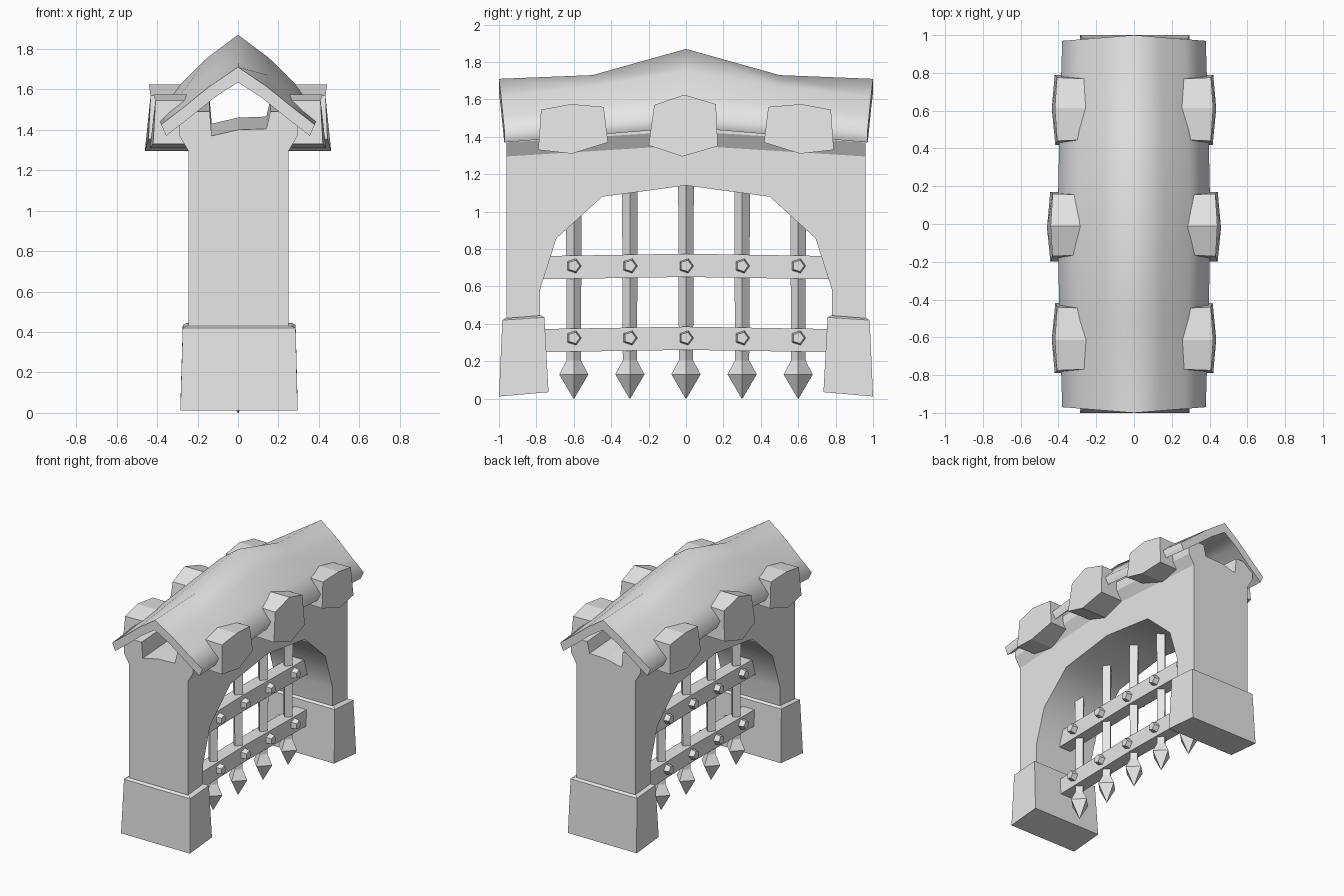
import bpy, bmesh, math
from mathutils import Matrix

if "Cube" in bpy.data.objects:
    bpy.data.objects.remove(bpy.data.objects["Cube"])

stone = bpy.data.materials.new("grey stone")
stone.diffuse_color = (0.8, 0.8, 0.8, 1)
stone.use_nodes = True
stone.node_tree.nodes["Principled BSDF"].inputs["Base Color"].default_value = stone.diffuse_color


def finish(name, bm, smooth=None):
    bmesh.ops.recalc_face_normals(bm, faces=bm.faces)
    me = bpy.data.meshes.new(name)
    bm.to_mesh(me)
    bm.free()
    me.materials.append(stone)
    ob = bpy.data.objects.new(name, me)
    bpy.context.collection.objects.link(ob)
    if smooth:
        bpy.ops.object.select_all(action='DESELECT')
        ob.select_set(True)
        bpy.context.view_layer.objects.active = ob
        bpy.ops.object.shade_smooth_by_angle(angle=math.radians(smooth))
    return ob


def loft(name, rings, smooth=None):
    """Closed solid through equal-length rings of 3D points."""
    bm = bmesh.new()
    vs = [[bm.verts.new(p) for p in r] for r in rings]
    n = len(vs[0])
    for a, b in zip(vs, vs[1:]):
        for i in range(n):
            j = (i + 1) % n
            bm.faces.new((a[i], a[j], b[j], b[i]))
    bm.faces.new(vs[0][::-1])
    bm.faces.new(vs[-1])
    return finish(name, bm, smooth)


# Arched wall: side outline extruded across x
half = [(0.96, 1.30), (0.96, 0.05), (0.78, 0.05), (0.78, 0.585), (0.693, 0.857), (0.448, 1.08)]
outline = [(0, 1.36)] + half + [(0, 1.14)] + [(-y, z) for y, z in reversed(half)]
loft("arched_wall", [[(x, y, z) for y, z in outline] for x in (-0.245, 0.25)], 40)

# Flared parapet with a channel along its top, rising towards the middle
parapet = [(-0.245, 1.295), (-0.29, 1.37), (-0.29, 1.44), (-0.22, 1.49), (-0.14, 1.49), (-0.13, 1.37),
           (0.0, 1.40), (0.14, 1.405), (0.16, 1.49), (0.22, 1.49), (0.295, 1.44), (0.295, 1.37), (0.25, 1.295)]
loft("parapet", [[(x, y, z + dz) for x, z in parapet] for y, dz in ((-0.96, 0), (0, 0.06), (0.96, 0))])

# Bowed roof: one shell lofted through five cross-sections
end = [(0, 1.71), (0.14, 1.615), (0.27, 1.51), (0.38, 1.425)]
mid = [(0, 1.73), (0.15, 1.67), (0.285, 1.57), (0.395, 1.465)]
top = [(0, 1.87), (0.153, 1.755), (0.30, 1.61), (0.405, 1.505)]


def roof_ring(y, prof):
    under = [(max(x - 0.025, 0), z - (0.055 if x else 0.075)) for x, z in prof]
    pts = [(-x, z) for x, z in prof[:0:-1]] + prof + under[::-1] + [(-x, z) for x, z in under[1:]]
    return [(x, y * (1 - 0.08 * abs(x)), z) for x, z in pts]


loft("roof", [roof_ring(y, p) for y, p in ((-1, end), (-0.5, mid), (0, top), (0.5, mid), (1, end))], 82)

# Rough six-sided stones along both eaves
centre = [(-0.2, 1.355), (-0.17, 1.57), (-0.01, 1.625), (0.16, 1.575), (0.17, 1.35), (-0.02, 1.295)]
outer = [(-0.79, 1.33), (-0.775, 1.545), (-0.615, 1.575), (-0.44, 1.56), (-0.417, 1.37), (-0.61, 1.31)]
for side in (-1, 1):
    for label, poly, x0 in (("middle", centre, 0.445), ("front", outer, 0.42),
                            ("back", [(-y, z) for y, z in outer], 0.42)):
        cy = sum(p[0] for p in poly) / 6
        rings = [[(side * 0.2, cy + (y - cy) * 0.95, z) for y, z in poly],
                 [(side * (x0 + 0.01 - 0.08 * abs(y - cy) - 0.06 * (z - 1.4)), y, z) for y, z in poly]]
        loft(label + "_eave_stone", rings)

# Tapered plinths under the two piers
for s, label in ((-1, "front"), (1, "back")):
    rings = []
    for (ya, za), (yb, zb), xl, xr in (((1.0, 0.012), (0.735, 0.035), -0.285, 0.295),
                                       ((0.982, 0.42), (0.757, 0.435), -0.273, 0.285),
                                       ((0.965, 0.43), (0.775, 0.445), -0.255, 0.265)):
        rings.append([(xl, s * ya, za), (xr, s * ya, za), (xr, s * yb, zb), (xl, s * yb, zb)])
    loft(label + "_plinth", rings)

# Portcullis cross bars, slightly bowed upward
for z in (0.315, 0.705):
    loft("cross_bar", [[(-0.05, y, z - 0.062 + dz), (0.05, y, z - 0.062 + dz),
                        (0.05, y, z + 0.062 + dz), (-0.05, y, z + 0.062 + dz)]
                       for y, dz in ((-0.8, -0.005), (0, 0.008), (0.8, -0.005))])

for y in (-0.6, -0.3, 0, 0.3, 0.6):
    # Upright with spear point, turned edge-on
    height = 1.17 - 0.4 * y * y
    rings = [[(r * math.cos(a), y + r * math.sin(a), z) for a in (0, math.pi / 2, math.pi, math.pi * 1.5)]
             for z, r in ((0, 0.002), (0.13, 0.078), (0.205, 0.038), (height, 0.042))]
    loft("spiked_upright", rings)
    # Five-sided rivets on both faces
    for z in (0.325, 0.71):
        for s in (-1, 1):
            bm = bmesh.new()
            bmesh.ops.create_cone(bm, cap_ends=True, segments=5, radius1=0.043, radius2=0.032, depth=0.05,
                                  matrix=Matrix.Translation((s * 0.065, y, z))
                                  @ Matrix.Rotation(s * math.pi / 2, 4, 'Y'))
            finish("rivet", bm)
